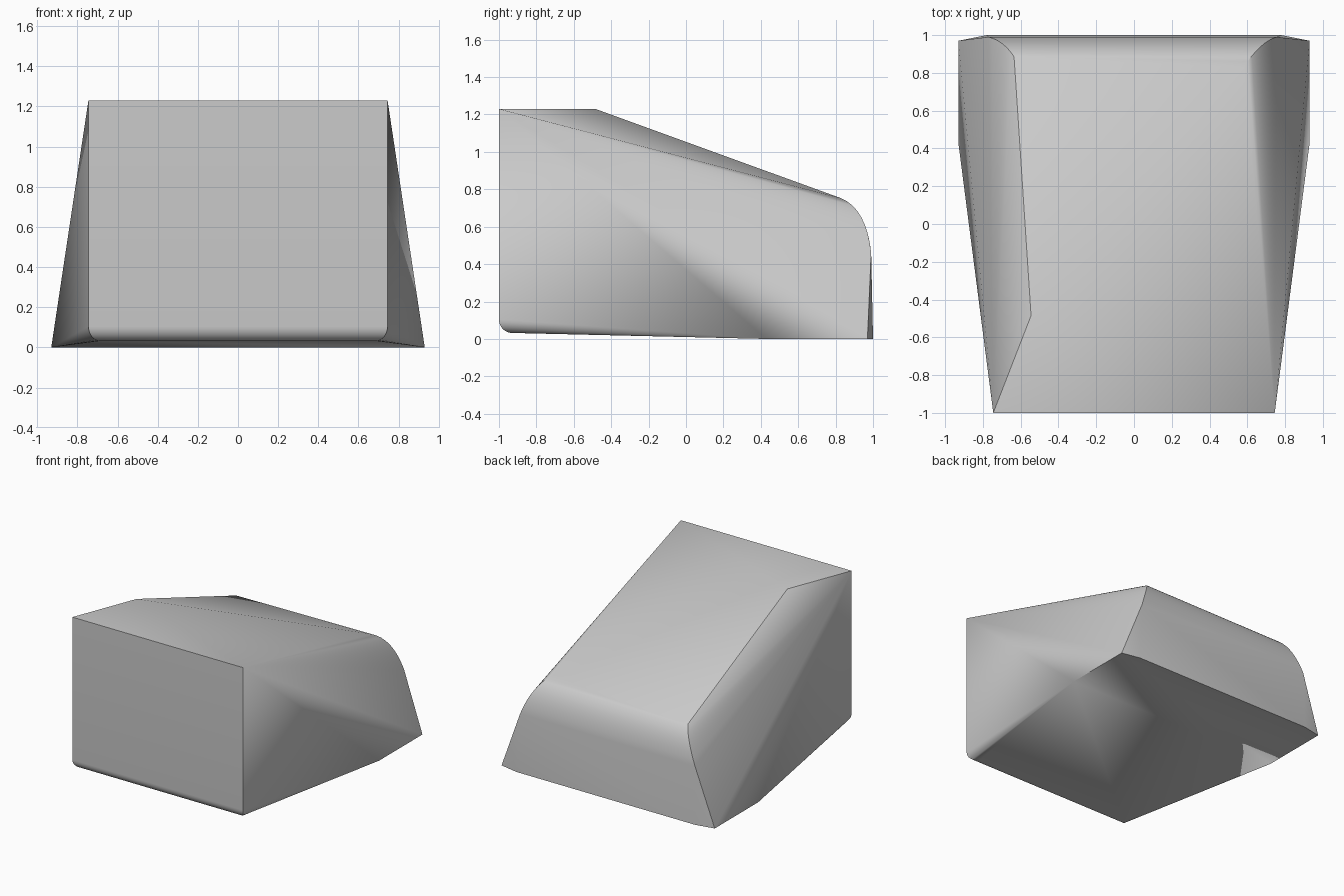
import bpy, bmesh, math
from mathutils import Vector

cube = bpy.data.objects.get("Cube")
if cube:
    bpy.data.objects.remove(cube, do_unlink=True)


def make_material(name, rgb):
    mat = bpy.data.materials.new(name)
    mat.use_nodes = True
    mat.diffuse_color = (*rgb, 1)
    mat.node_tree.nodes["Principled BSDF"].inputs["Base Color"].default_value = (*rgb, 1)
    return mat


def curve(start, control, end, steps=8):
    """Points on a quadratic curve."""
    a, b, c = Vector(start), Vector(control), Vector(end)
    ts = [i / steps for i in range(steps + 1)]
    return [a * (1 - t) ** 2 + b * 2 * t * (1 - t) + c * t * t for t in ts]


points = []

# Front panel, rolled lower edge and splayed base, same on both sides
for side in (-1, 1):
    points.append(Vector((side * 0.745, -1, 1.23)))
    for i in range(9):
        a = i / 8 * math.pi / 2
        inset = 0.07 * (1 - math.cos(a))
        points.append(Vector((side * (0.745 - inset * 0.85), -1 + inset,
                              0.105 - 0.073 * math.sin(a))))
    for x, y in ((0.93, 0.43), (0.93, 0.97), (0.78, 1)):
        points.append(Vector((side * x, y, 0)))

# Uneven top ridge and the rounded rear shoulder
points.append(Vector((-0.545, -0.485, 1.23)))
points += curve((-0.635, 0.885, 0.71), (-0.69, 0.97, 0.645), (-0.77, 0.99, 0.46))
points += curve((0.58, 0.83, 0.752), (0.67, 0.965, 0.695), (0.755, 0.99, 0.46))

# Faceted body wrapped around the outline
bm = bmesh.new()
for p in points:
    bm.verts.new(p)
hull = bmesh.ops.convex_hull(bm, input=bm.verts)
loose = [v for v in bm.verts if not v.link_faces]
bmesh.ops.delete(bm, geom=loose, context="VERTS")
bmesh.ops.dissolve_limit(bm, angle_limit=math.radians(0.5), verts=bm.verts, edges=bm.edges)
bmesh.ops.recalc_face_normals(bm, faces=bm.faces)
mesh = bpy.data.meshes.new("wedge_block")
bm.to_mesh(mesh)
bm.free()

block = bpy.data.objects.new("wedge_block", mesh)
bpy.context.collection.objects.link(block)
mesh.materials.append(make_material("light_grey", (0.6, 0.6, 0.6)))
bpy.ops.object.select_all(action="DESELECT")
block.select_set(True)
bpy.context.view_layer.objects.active = block
bpy.ops.object.shade_smooth_by_angle(angle=math.radians(30))
